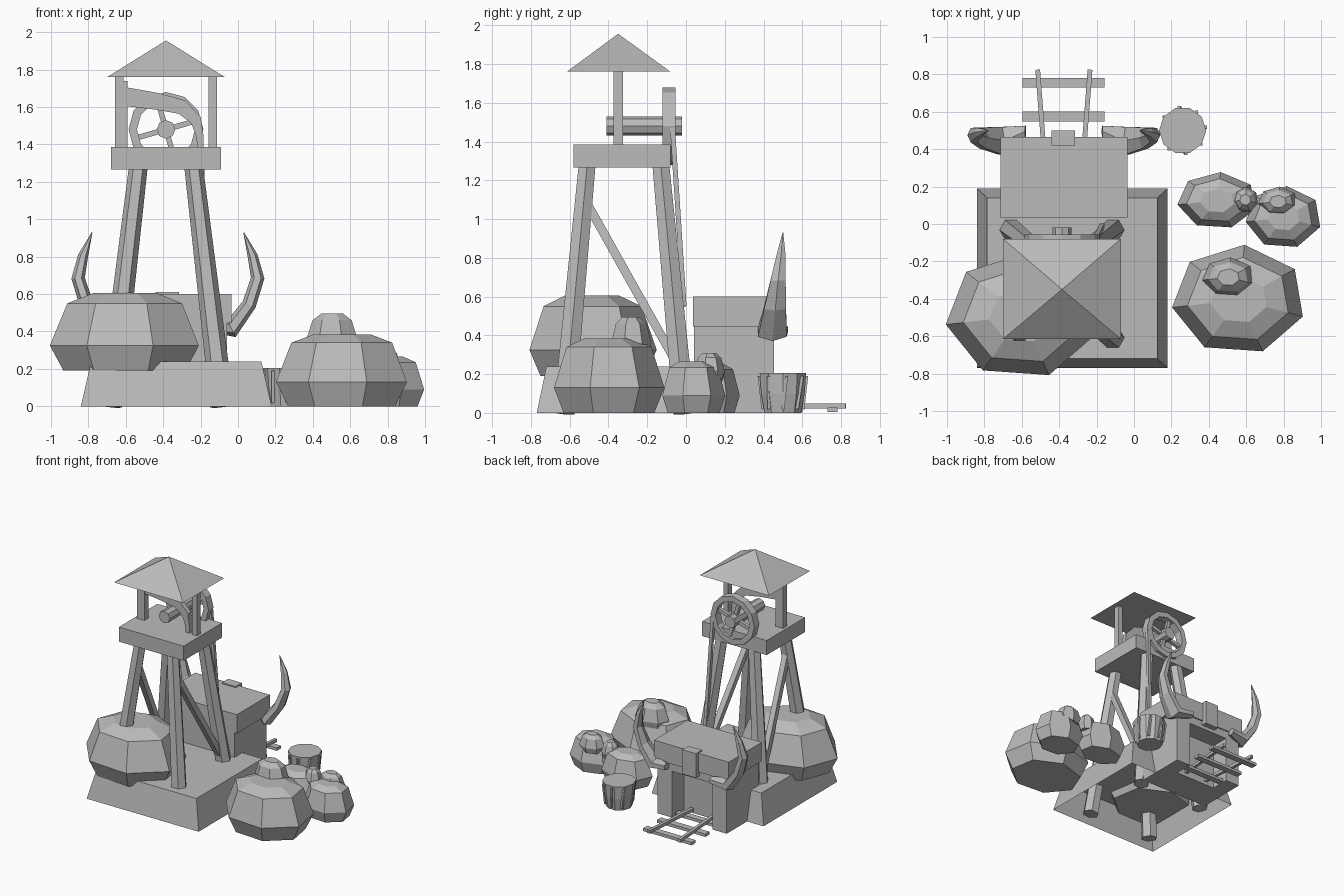
import bpy, bmesh
from math import cos, sin, pi, radians
from mathutils import Vector

if "Cube" in bpy.data.objects:
    bpy.data.objects.remove(bpy.data.objects["Cube"], do_unlink=True)

stone = bpy.data.materials.new("plain grey")
stone.use_nodes = True
GREY = (0.5, 0.5, 0.5, 1)
stone.diffuse_color = GREY
stone.node_tree.nodes["Principled BSDF"].inputs["Base Color"].default_value = GREY


def loft(name, rings, bottom=True, top=True, closed=False):
    """Skin a list of equally long point rings."""
    bm = bmesh.new()
    loops = [[bm.verts.new(p) for p in r] for r in rings]
    n = len(loops[0])
    pairs = list(zip(loops, loops[1:]))
    if closed:
        pairs.append((loops[-1], loops[0]))
    for a, b in pairs:
        for i in range(n):
            j = (i + 1) % n
            bm.faces.new((a[i], a[j], b[j], b[i]))
    if bottom and not closed:
        bm.faces.new(loops[0][::-1])
    if top and not closed:
        bm.faces.new(loops[-1])
    bmesh.ops.recalc_face_normals(bm, faces=bm.faces)
    me = bpy.data.meshes.new(name)
    bm.to_mesh(me)
    bm.free()
    me.materials.append(stone)
    ob = bpy.data.objects.new(name, me)
    bpy.context.collection.objects.link(ob)
    return ob


def rect(x0, x1, y0, y1, z):
    return [(x0, y0, z), (x1, y0, z), (x1, y1, z), (x0, y1, z)]


def box(name, x, y, z):
    return loft(name, [rect(*x, *y, z[0]), rect(*x, *y, z[1])])


def oval(c, u, v, n, turn=0.0):
    """Ring of n points around c spanned by the half axes u and v."""
    c, u, v = Vector(c), Vector(u), Vector(v)
    return [c + u * cos(turn + 2 * pi * i / n) + v * sin(turn + 2 * pi * i / n)
            for i in range(n)]


def beam(name, a, b, r, n=4, turn=pi / 4, r2=None):
    """Straight bar between two points."""
    a, b = Vector(a), Vector(b)
    d = (b - a).normalized()
    side = Vector((1, 0, 0)) if abs(d.x) < 0.7 else Vector((0, 1, 0))
    u = (side - d * side.dot(d)).normalized()
    v = d.cross(u)
    r2 = r if r2 is None else r2
    return loft(name, [oval(a, u * r, v * r, n, turn),
                       oval(b, u * r2, v * r2, n, turn)])


# Rocks: seven-sided, with a wide belt and a flat cap
def rock(name, x, y, rx, ry, bottom, belt, shoulder, top):
    prof = ((0.82, bottom), (1, belt), (0.77, shoulder), (0.43, top))
    loft(name, [oval((x, y, z), (rx * k, 0, 0), (0, ry * k, 0), 7, radians(188))
                for k, z in prof])


rock("left_boulder", -0.6, -0.49, 0.41, 0.34, 0.19, 0.325, 0.55, 0.605)
rock("front_rock", 0.56, -0.405, 0.36, 0.295, 0, 0.13, 0.34, 0.385)
rock("front_rock_cap", 0.505, -0.285, 0.14, 0.107, 0.29, 0.36, 0.46, 0.495)
rock("side_rock", 0.80, 0.035, 0.205, 0.168, 0, 0.09, 0.235, 0.265)
rock("side_rock_cap", 0.77, 0.12, 0.107, 0.08, 0.17, 0.215, 0.285, 0.31)
rock("rear_rock", 0.445, 0.125, 0.215, 0.153, 0, 0.09, 0.225, 0.255)
rock("rear_rock_cap", 0.595, 0.13, 0.07, 0.07, 0.16, 0.21, 0.27, 0.295)

# Sloped base, open underneath
loft("base", [rect(-0.84, 0.18, -0.77, 0.19, 0),
              rect(-0.785, 0.125, -0.72, 0.14, 0.24)], bottom=False)

# Tower legs and side braces
CX, CY = -0.385, -0.32
for sx in (-1, 1):
    for sy in (-1, 1):
        beam("leg", (CX + sx * 0.30, CY + sy * 0.31, 0),
             (CX + sx * 0.148, CY + sy * 0.19, 1.28), 0.064, 6, 0, 0.05)
    beam("brace", (CX + sx * 0.175, -0.51, 1.08),
         (CX + sx * 0.265, -0.05, 0.26), 0.032)

# Platform, posts and roof
box("platform", (-0.68, -0.09), (-0.58, -0.08), (1.265, 1.385))
for sx in (-1, 1):
    x = CX + sx * 0.25
    box("roof_post", (x - 0.022, x + 0.022), (-0.375, -0.325), (1.38, 1.77))
loft("roof", [rect(-0.70, -0.07, -0.615, -0.08, 1.76),
              rect(CX - 0.001, CX + 0.001, -0.351, -0.349, 1.955)])

# Winding wheel with axle and spokes
WZ = 1.48


def wheel_ring(r, y, n=12):
    return oval((CX, y, WZ), (r, 0, 0), (0, 0, r), n)


loft("wheel_rim", [wheel_ring(0.2, -0.12), wheel_ring(0.2, -0.055),
                   wheel_ring(0.155, -0.055), wheel_ring(0.155, -0.12)], closed=True)
loft("axle", [wheel_ring(0.05, -0.41, 8), wheel_ring(0.05, -0.02, 8)])
for i in range(2):
    a = radians(16) + i * pi / 2
    d = Vector((cos(a), 0, sin(a))) * 0.17
    c = Vector((CX, -0.088, WZ))
    beam("spoke", c - d, c + d, 0.02)

# Rope from the wheel down to the hut, and the curved strap beside the post
beam("rope", (-0.2, -0.07, 1.48), (-0.17, -0.01, 0.55), 0.018)
box("strap_mount", (-0.613, -0.59), (-0.375, -0.325), (1.38, 1.74))
strap = [(-0.6, 1.655, 0.05), (-0.43, 1.63, 0.045), (-0.3, 1.60, 0.04),
         (-0.225, 1.53, 0.03), (-0.205, 1.45, 0.02), (-0.2, 1.38, 0.015)]
rings = []
for i, (x, z, h) in enumerate(strap):
    p, q = strap[max(i - 1, 0)], strap[min(i + 1, len(strap) - 1)]
    t = Vector((q[0] - p[0], 0, q[1] - p[1])).normalized()
    up = Vector((-t.z, 0, t.x)) * h
    c = Vector((x, -0.35, z))
    w = Vector((0, 0.02, 0))
    rings.append([c - up - w, c - up + w, c + up + w, c + up - w])
loft("strap", rings)

# Hut with a doorway in its rear
box("hut_wall", (-0.69, -0.56), (0.04, 0.455), (0, 0.45))
box("hut_wall", (-0.19, -0.06), (0.04, 0.455), (0, 0.45))
box("hut_inner_wall", (-0.56, -0.19), (0.04, 0.3), (0, 0.45))
box("hut_lintel", (-0.56, -0.19), (0.3, 0.455), (0.38, 0.45))
box("hut_roof", (-0.715, -0.035), (0.035, 0.465), (0.445, 0.6))
box("keystone", (-0.44, -0.315), (0.42, 0.5), (0.41, 0.61))

# Horns on both sides of the doorway
horn = [(-0.17, 0.495, 0.43, 0.03, 0.035), (-0.035, 0.445, 0.415, 0.05, 0.085),
        (0.06, 0.46, 0.545, 0.038, 0.065), (0.105, 0.475, 0.685, 0.036, 0.045),
        (0.078, 0.49, 0.805, 0.027, 0.028), (0.03, 0.5, 0.93, 0.002, 0.002)]
for flip in (False, True):
    rings = []
    for i, (x, y, z, rn, ry) in enumerate(horn):
        p, q = horn[max(i - 1, 0)], horn[min(i + 1, len(horn) - 1)]
        t = Vector((q[0] - p[0], 0, q[2] - p[2])).normalized()
        pts = oval((x, y, z), Vector((-t.z, 0, t.x)) * rn, (0, ry, 0), 6)
        if flip:
            pts = [Vector((-0.75 - v.x, v.y, v.z)) for v in pts]
        rings.append(pts)
    loft("right_horn" if flip else "left_horn", rings)

# Track leading out of the doorway
for y in (0.395, 0.575, 0.755):
    half = 0.22 if y > 0.5 else 0.18
    box("track_tie", (-0.377 - half, -0.377 + half), (y - 0.026, y + 0.026), (0.004, 0.028))
for sx in (-1, 1):
    beam("rail", (-0.375 + sx * 0.10, 0.31, 0.036),
         (-0.375 + sx * 0.14, 0.825, 0.036), 0.018)

# Tub with leaning staves
tub = (0.26, 0.5)
loft("tub", [oval((*tub, z), (r, 0, 0), (0, r, 0), 10)
             for r, z in ((0.10, 0), (0.118, 0.1), (0.126, 0.205))])
for i in range(8):
    a, b = 2 * pi * i / 8, 2 * pi * i / 8 + 0.15
    beam("tub_stave", (tub[0] + 0.103 * cos(a), tub[1] + 0.103 * sin(a), 0.02),
         (tub[0] + 0.124 * cos(b), tub[1] + 0.124 * sin(b), 0.19), 0.011)
